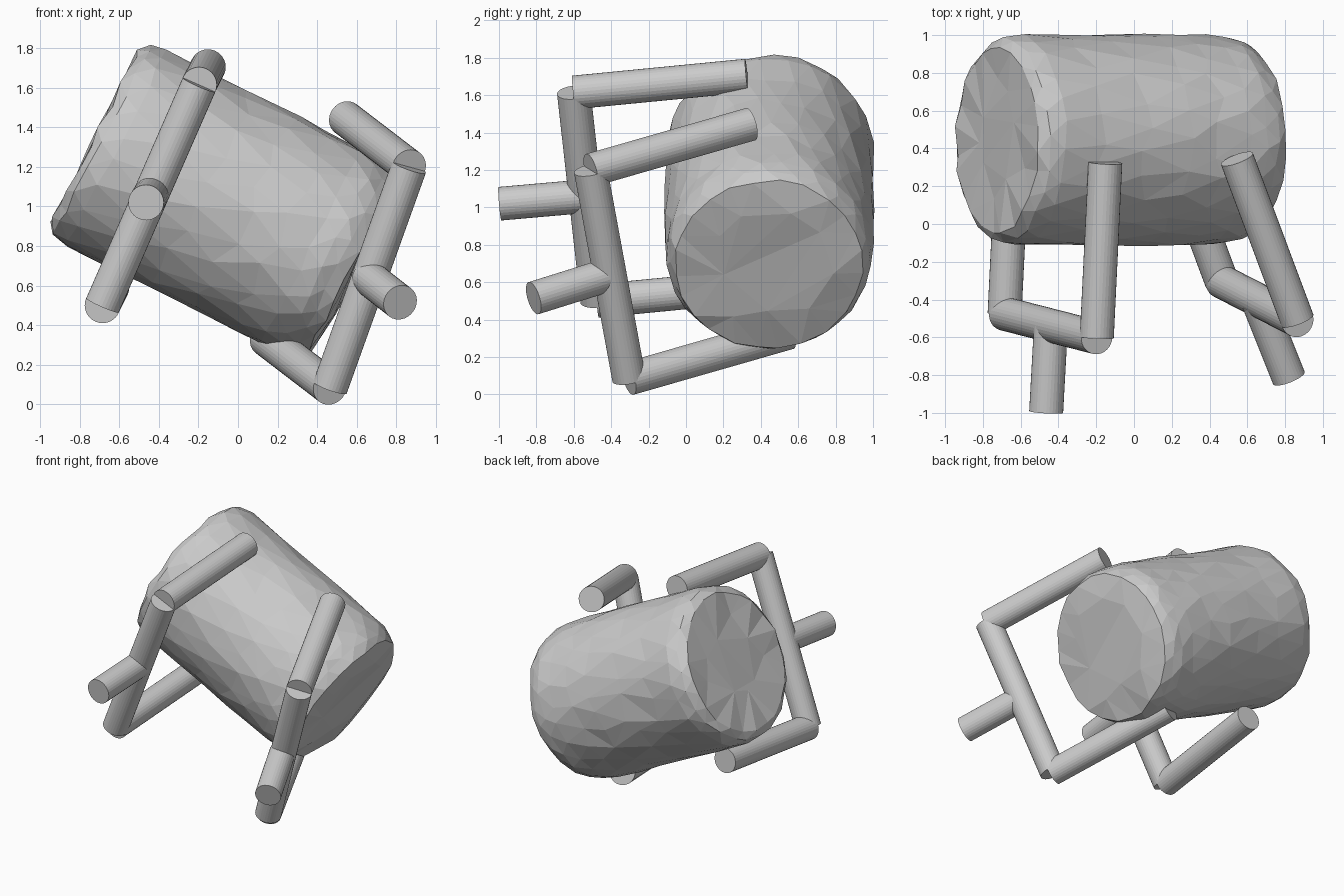
import bpy, bmesh, math, random
from mathutils import Vector, Matrix

if "Cube" in bpy.data.objects:
    bpy.data.objects.remove(bpy.data.objects["Cube"])

random.seed(4)


def tube(name, a, b, r=0.09, sides=32):
    a, b = Vector(a), Vector(b)
    d = b - a
    bpy.ops.mesh.primitive_cylinder_add(vertices=sides, radius=r, depth=d.length,
                                        location=(a + b) / 2)
    ob = bpy.context.object
    ob.name = name
    ob.rotation_mode = 'QUATERNION'
    ob.rotation_quaternion = d.to_track_quat('Z', 'Y')
    return ob


def gripper(side, top, bottom, finger, stub_joint, stub_end):
    # crossbar, two parallel fingers and a wrist stub
    top, bottom, finger = Vector(top), Vector(bottom), Vector(finger)
    tube(side + "_crossbar", bottom, top)
    tube(side + "_upper_finger", top, top + finger)
    tube(side + "_lower_finger", bottom, bottom + finger)
    tube(side + "_wrist", stub_end, stub_joint)


gripper("left", (-0.197, -0.6, 1.615), (-0.685, -0.475, 0.5), (0.045, 0.925, 0.09),
        (-0.44, -0.54, 1.06), (-0.465, -0.995, 1.02))
gripper("right", (0.865, -0.51, 1.2), (0.465, -0.305, 0.085), (-0.32, 0.855, 0.245),
        (0.66, -0.415, 0.64), (0.82, -0.815, 0.515))

# rough drum held by the grippers: jittered revolved profile (radius, axial position)
profile = [(0.28, -1.25), (0.49, -1.255), (0.54, -1.215), (0.56, -1.13),
           (0.56, -0.9), (0.56, -0.65), (0.56, -0.4), (0.56, -0.2), (0.557, -0.03),
           (0.55, 0.07), (0.535, 0.14), (0.505, 0.2), (0.30, 0.225)]
SEG = 24
bm = bmesh.new()
rings = []
for i, (r, s) in enumerate(profile):
    ring = []
    cap = i in (0, len(profile) - 1)
    edge = 0.04 if 3 < i < 8 else 0.012
    count = 9 if cap else SEG
    for k in range(count):
        a = 2 * math.pi * (k + 0.5 * (i % 2) + random.uniform(-0.2, 0.2)) / count
        rr = r + (random.uniform(-0.08, 0.08) if cap else random.uniform(-0.008, 0.005))
        ring.append(bm.verts.new((rr * math.cos(a), rr * math.sin(a),
                                  s + random.uniform(-edge, edge))))
    rings.append(ring)
for lo, hi in zip(rings[1:-1], rings[2:-1]):
    for k in range(SEG):
        n = (k + 1) % SEG
        bm.faces.new((lo[k], lo[n], hi[n], hi[k]))


def loop_edges(ring):
    out = []
    for a, b in zip(ring, ring[1:] + ring[:1]):
        out.append(bm.edges.get((a, b)) or bm.edges.new((a, b)))
    return out


# uneven end caps
for inner, outer in ((rings[0], rings[1]), (rings[-1], rings[-2])):
    bmesh.ops.bridge_loops(bm, edges=loop_edges(inner) + loop_edges(outer))
    bm.faces.new(inner)
bmesh.ops.triangulate(bm, faces=bm.faces[:])
bmesh.ops.recalc_face_normals(bm, faces=bm.faces[:])
me = bpy.data.meshes.new("drum")
bm.to_mesh(me)
bm.free()
drum = bpy.data.objects.new("drum", me)
bpy.context.collection.objects.link(drum)
tilt = math.atan2(0.8925, -0.451)
drum.matrix_world = Matrix.Translation((0.397, 0.445, 0.785)) @ Matrix.Rotation(tilt, 4, 'Y')
